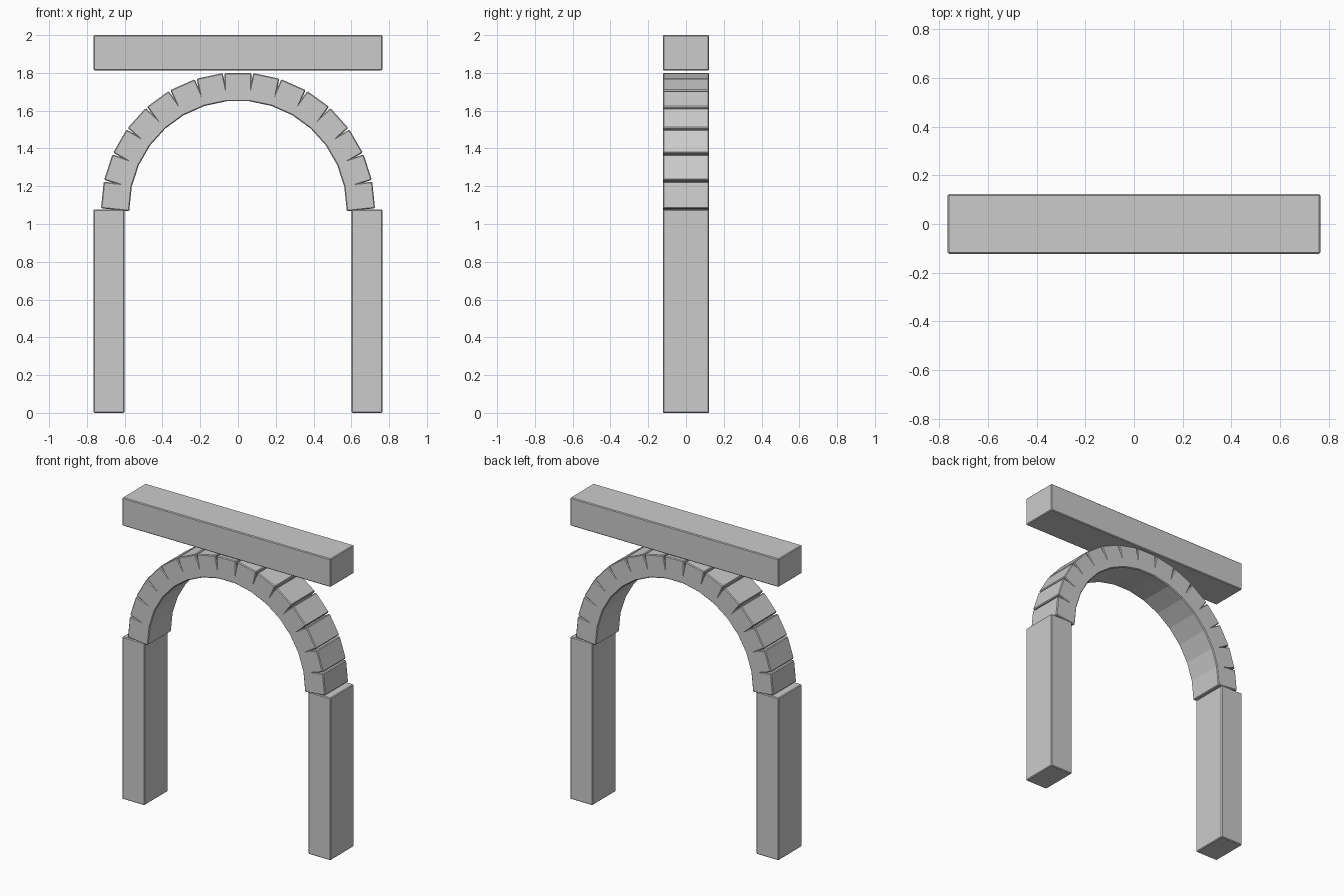
import bpy, math
from mathutils import Matrix

if "Cube" in bpy.data.objects:
    bpy.data.objects.remove(bpy.data.objects["Cube"])

DEPTH = 0.245
BEVEL = 0.005


def block(name, size, centre, tilt=0.0):
    """Stone block with slightly eased edges, tilted about the y axis."""
    bpy.ops.mesh.primitive_cube_add(size=1)
    ob = bpy.context.object
    ob.name = name
    ob.data.transform(Matrix.Diagonal((*size, 1)))
    ob.location = centre
    ob.rotation_euler = (0, tilt, 0)
    bev = ob.modifiers.new("eased_edges", 'BEVEL')
    bev.width = BEVEL
    bev.segments = 1
    return ob


# Side posts
for side, label in ((-1, "left"), (1, "right")):
    block(f"{label}_post", (0.164, DEPTH, 1.077), (side * 0.683, 0, 0.5385))

# Arch: 15 straight blocks around a half circle, open joints on the outside
COUNT = 15
OUTER, INNER, SPRING = 0.722, 0.572, 1.078
mid = (OUTER + INNER) / 2
for i in range(COUNT):
    a = math.pi * ((i + 0.5) / COUNT - 0.5)
    block(f"arch_stone_{i + 1}", (0.141, DEPTH, OUTER - INNER),
          (mid * math.sin(a), 0, SPRING + mid * math.cos(a)), a)

# Lintel floating just above the arch
block("lintel", (1.53, DEPTH, 0.187), (0, 0, 1.9065))
